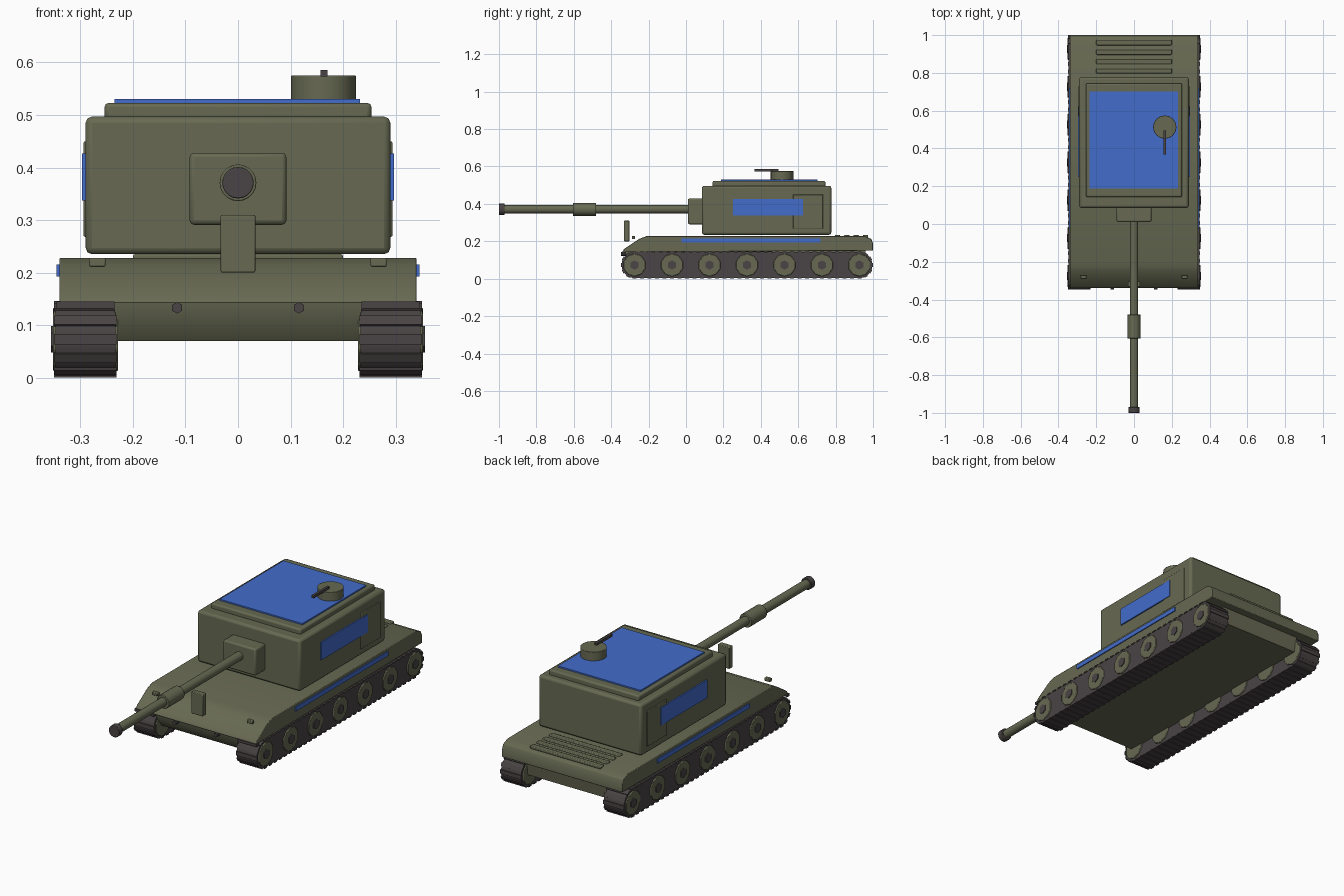
import bpy, bmesh, math
from mathutils import Matrix, Vector

cube = bpy.data.objects.get("Cube")
if cube:
    bpy.data.objects.remove(cube, do_unlink=True)


def material(name, rgb):
    m = bpy.data.materials.new(name)
    m.use_nodes = True
    m.diffuse_color = (*rgb, 1)
    m.node_tree.nodes["Principled BSDF"].inputs["Base Color"].default_value = (*rgb, 1)
    return m


GREEN = material("olive green", (0.135, 0.142, 0.085))
DARK = material("dark track metal", (0.068, 0.057, 0.058))
BLUE = material("blue marking", (0.055, 0.15, 0.6))


def finish(name, bm, mat, bevel=0, segments=2):
    bmesh.ops.recalc_face_normals(bm, faces=bm.faces)
    mesh = bpy.data.meshes.new(name)
    bm.to_mesh(mesh)
    bm.free()
    mesh.materials.append(mat)
    obj = bpy.data.objects.new(name, mesh)
    bpy.context.collection.objects.link(obj)
    bpy.ops.object.select_all(action="DESELECT")
    obj.select_set(True)
    bpy.context.view_layer.objects.active = obj
    bpy.ops.object.shade_smooth_by_angle(angle=math.radians(35))
    if bevel:
        mod = obj.modifiers.new("bevel", "BEVEL")
        mod.width = bevel
        mod.segments = segments
        mod.limit_method = "ANGLE"
    return obj


def add_box(bm, x, y, z):
    """Box between (min, max) pairs on each axis."""
    size = [b - a for a, b in (x, y, z)]
    mid = [(a + b) / 2 for a, b in (x, y, z)]
    bmesh.ops.create_cube(bm, size=1, matrix=Matrix.Translation(mid) @ Matrix.Diagonal((*size, 1)))


def box(name, x, y, z, mat, bevel=0):
    bm = bmesh.new()
    add_box(bm, x, y, z)
    return finish(name, bm, mat, bevel)


def rod(name, start, end, r1, mat, sides=16, r2=None, bevel=0):
    """Cylinder or cone from start to end."""
    start, end = Vector(start), Vector(end)
    axis = end - start
    turn = axis.to_track_quat("Z", "Y").to_matrix().to_4x4()
    bm = bmesh.new()
    bmesh.ops.create_cone(bm, cap_ends=True, segments=sides, radius1=r1,
                          radius2=r1 if r2 is None else r2, depth=axis.length,
                          matrix=Matrix.Translation((start + end) / 2) @ turn)
    return finish(name, bm, mat, bevel)


def extrude_profile(name, points, x0, x1, mat, bevel=0, segments=2):
    """Side profile of (y, z) points stretched from x0 to x1."""
    bm = bmesh.new()
    face = bm.faces.new([bm.verts.new((x0, y, z)) for y, z in points])
    out = bmesh.ops.extrude_face_region(bm, geom=[face])["geom"]
    bmesh.ops.translate(bm, vec=(x1 - x0, 0, 0), verts=[v for v in out if isinstance(v, bmesh.types.BMVert)])
    return finish(name, bm, mat, bevel, segments)


# Hull
extrude_profile("upper_hull", [(-0.34, 0.142), (-0.33, 0.16), (-0.25, 0.213), (-0.21, 0.228),
                               (0.955, 0.228), (0.99, 0.213), (1.0, 0.19), (1.0, 0.15)],
                -0.34, 0.34, GREEN, 0.003)
extrude_profile("lower_hull", [(-0.29, 0.07), (-0.32, 0.11), (-0.325, 0.146), (0.96, 0.152), (0.95, 0.07)],
                -0.235, 0.235, GREEN)
for i in range(4):
    y = 0.81 + i * 0.05
    box(f"engine_vent_{i + 1}", (-0.2, 0.2), (y - 0.014, y + 0.014), (0.22, 0.235), GREEN, 0.004)
box("front_plate", (-0.033, 0.033), (-0.332, -0.302), (0.2, 0.31), GREEN, 0.003)

# Turret
box("turret", (-0.29, 0.29), (0.085, 0.777), (0.235, 0.497), GREEN, 0.012)
box("turret_roof", (-0.254, 0.254), (0.142, 0.745), (0.49, 0.523), GREEN, 0.008)
box("roof_marking", (-0.235, 0.232), (0.188, 0.702), (0.521, 0.53), BLUE)

# Gun
box("mantlet", (-0.092, 0.092), (0.01, 0.1), (0.291, 0.428), GREEN, 0.008)
GUN_Z = 0.371
for name, y0, y1, r, mat in (("barrel", 0.02, -0.98, 0.022, GREEN),
                             ("barrel_sleeve", -0.48, -0.605, 0.035, GREEN),
                             ("muzzle", -0.97, -1.0, 0.03, DARK)):
    rod(name, (0, y0, GUN_Z), (0, y1, GUN_Z), r, mat, 20, bevel=0.002)

# Cupola and machine gun
rod("cupola", (0.163, 0.513, 0.52), (0.163, 0.513, 0.575), 0.062, GREEN, 16, bevel=0.002)
box("machine_gun", (0.157, 0.17), (0.367, 0.495), (0.573, 0.586), DARK)

# Tracks: rounded loops with cleats
R, MID_Z, FRONT, REAR = 0.07, 0.073, -0.275, 0.927
loop = []
for centre, base in ((REAR, -90), (FRONT, 90)):
    for k in range(11):
        a = math.radians(base + k * 18)
        loop.append((centre + R * math.cos(a), MID_Z + R * math.sin(a)))


def cleats(name, x0, x1):
    bm = bmesh.new()
    for i in range(31):
        y = FRONT + i * (REAR - FRONT) / 30
        for z in (MID_Z - R, MID_Z + R):
            add_box(bm, (x0, x1), (y - 0.01, y + 0.01), (z - 0.003, z + 0.003))
    for centre, base in ((REAR, -90), (FRONT, 90)):
        for k in range(1, 6):
            a = math.radians(base + k * 30)
            place = (Matrix.Translation(((x0 + x1) / 2, centre + R * math.cos(a), MID_Z + R * math.sin(a)))
                     @ Matrix.Rotation(a, 4, "X") @ Matrix.Diagonal((x1 - x0, 0.006, 0.02, 1)))
            bmesh.ops.create_cube(bm, size=1, matrix=place)
    finish(name, bm, DARK)


# Mirrored side parts
for side, s in (("left", 1), ("right", -1)):
    def span(a, b):
        return tuple(sorted((s * a, s * b)))

    extrude_profile(f"{side}_track", loop, *span(0.233, 0.347), DARK)
    cleats(f"{side}_track_cleats", *span(0.231, 0.35))
    for i in range(7):
        y = FRONT + i * (REAR - FRONT) / 6
        rod(f"{side}_wheel_{i + 1}", (s * 0.228, y, MID_Z), (s * 0.352, y, MID_Z), 0.061, GREEN, 10, bevel=0.003)
        rod(f"{side}_hub_{i + 1}", (s * 0.33, y, MID_Z), (s * 0.356, y, MID_Z), 0.025, DARK, 6)
    box(f"{side}_hull_stripe", span(0.337, 0.345), (-0.025, 0.72), (0.193, 0.215), BLUE)
    box(f"{side}_turret_hatch", span(0.28, 0.294), (0.572, 0.732), (0.268, 0.45), GREEN, 0.003)
    box(f"{side}_turret_marking", span(0.288, 0.297), (0.25, 0.625), (0.337, 0.427), BLUE)
    box(f"{side}_headlight", span(0.252, 0.283), (-0.29, -0.272), (0.211, 0.228), GREEN, 0.003)
    rod(f"{side}_tow_hook", (s * 0.116, -0.3, 0.133), (s * 0.116, -0.347, 0.133), 0.011, DARK, 6)
    box(f"{side}_front_mudguard_lip", span(0.235, 0.345), (-0.343, -0.325), (0.132, 0.145), DARK)
